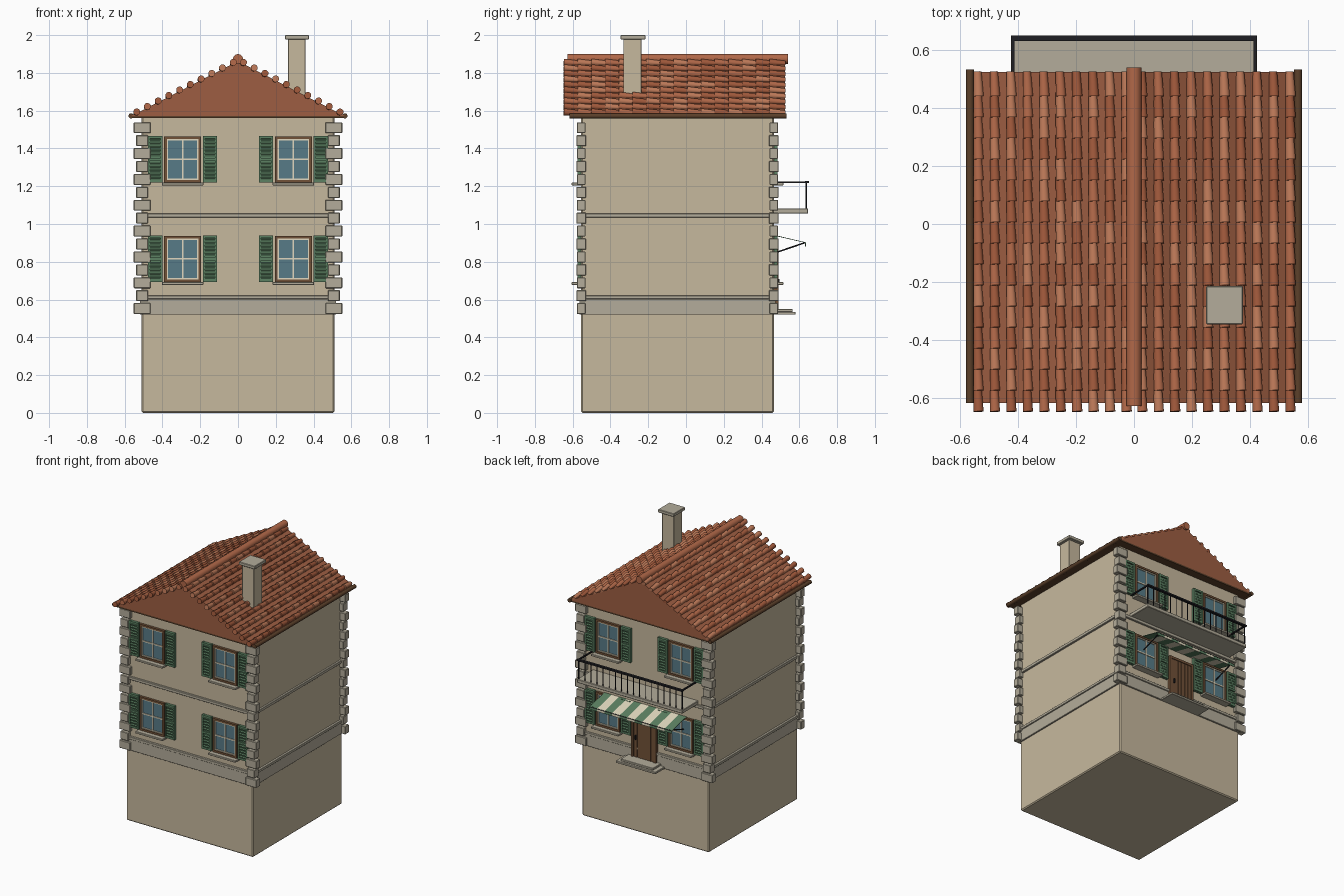
import bpy, bmesh, math, random
from mathutils import Matrix, Vector

if "Cube" in bpy.data.objects:
    bpy.data.objects.remove(bpy.data.objects["Cube"])

random.seed(4)


def mat(name, r, g, b):
    m = bpy.data.materials.new(name)
    m.diffuse_color = tuple((c / 255) ** 2.2 for c in (r, g, b)) + (1,)
    m.use_nodes = True
    m.node_tree.nodes["Principled BSDF"].inputs["Base Color"].default_value = m.diffuse_color
    return m


WALL = mat("plaster", 197, 183, 156)
STONE = mat("stone", 178, 171, 153)
TILE = [mat("tile_%d" % i, *c) for i, c in enumerate([(176, 104, 74), (160, 90, 62), (190, 122, 90)])]
ROOF = mat("roof_base", 156, 94, 68)
GREEN = mat("shutter_green", 92, 128, 98)
WOOD = mat("wood", 112, 82, 58)
CREAM = mat("cream", 225, 216, 190)
GLASS = mat("glass", 88, 122, 134)
GUTTER = mat("gutter_brown", 92, 66, 46)
IRON = mat("iron", 36, 36, 40)


def finish(name, bm, *mats, smooth=False):
    me = bpy.data.meshes.new(name)
    bmesh.ops.recalc_face_normals(bm, faces=bm.faces)
    for f in bm.faces:
        f.smooth = smooth and len(f.verts) == 4
    bm.to_mesh(me)
    bm.free()
    for m in mats:
        me.materials.append(m)
    ob = bpy.data.objects.new(name, me)
    bpy.context.collection.objects.link(ob)
    return ob


def boxes(name, items, m, bevel=0.0):
    """items: (x0, x1, y0, y1, z0, z1[, tilt about x])"""
    bm = bmesh.new()
    for x0, x1, y0, y1, z0, z1, *tilt in items:
        M = Matrix.Translation(((x0 + x1) / 2, (y0 + y1) / 2, (z0 + z1) / 2))
        if tilt:
            M = M @ Matrix.Rotation(tilt[0], 4, 'X')
        bmesh.ops.create_cube(bm, size=1, matrix=M @ Matrix.Diagonal((abs(x1 - x0), abs(y1 - y0), abs(z1 - z0), 1)))
    if bevel:
        bmesh.ops.bevel(bm, geom=bm.edges[:], offset=bevel, segments=1, affect='EDGES')
    return finish(name, bm, m)


def rod(bm, a, b, r1, r2=None, n=8):
    a, b = Vector(a), Vector(b)
    d = b - a
    M = Matrix.Translation((a + b) / 2) @ d.to_track_quat('Z', 'Y').to_matrix().to_4x4()
    return bmesh.ops.create_cone(bm, cap_ends=True, segments=n, radius1=r1,
                                 radius2=r1 if r2 is None else r2, depth=d.length, matrix=M)["verts"]


HX, YF, YB = 0.51, -0.555, 0.465      # wall planes

# walls, plinth and string courses
boxes("walls", [(-HX, HX, YF, YB, 0, 1.575)], WALL, 0.007)


def band(name, out, z0, z1):
    boxes(name, [(-HX - out, HX + out, YF - out, YB + out, z0, z1)], STONE, 0.002)


band("plinth", 0.010, 0.52, 0.603)
band("plinth_moulding", 0.016, 0.603, 0.622)
band("string_course", 0.014, 1.035, 1.056)

# corner quoins, alternating long and short
q = []
for sx in (-1, 1):
    for y in (YF, YB):
        for i in range(15):
            hx, hy = ((0.044, 0.022), (0.031, 0.026))[i % 2]
            z = 0.523 + i * 0.0684
            q.append((sx * 0.508 - hx, sx * 0.508 + hx, y - hy, y + hy, z, z + 0.058))
boxes("quoins", q, STONE, 0.003)


# windows with shutters; s is the outward direction along y
def window(tag, cx, cz, s):
    y = YF if s < 0 else YB

    def b(x0, x1, d0, d1, z0, z1, *t):
        return (cx + x0, cx + x1, min(y + s * d0, y + s * d1), max(y + s * d0, y + s * d1), cz + z0, cz + z1, *t)

    W, H = 0.098, 0.122
    boxes("window_surround_" + tag, [b(-W, -W + .014, -.01, .018, -H, H), b(W - .014, W, -.01, .018, -H, H),
                                     b(-W, W, -.01, .018, H - .014, H), b(-W, W, -.01, .018, -H, -H + .014)], WOOD)
    boxes("window_glass_" + tag, [b(-W + .01, W - .01, -.01, .005, -H + .01, H - .01)], GLASS)
    w, h = W - .014, H - .014
    boxes("window_bars_" + tag, [b(-w, -w + .007, 0, .012, -h, h), b(w - .007, w, 0, .012, -h, h),
                                 b(-w, w, 0, .012, h - .007, h), b(-w, w, 0, .012, -h, -h + .007),
                                 b(-.004, .004, 0, .011, -h, h), b(-w, w, 0, .011, -.004, .004)], CREAM)
    boxes("window_sill_" + tag, [b(-.11, .11, -.01, .05, -H - .015, -H)], STONE, 0.002)
    sh = []
    for k in (-1, 1):
        c, hw = k * 0.145, 0.038
        sh += [b(c - hw, c + hw, -.002, .010, -H, H),
               b(c - hw, c - hw + .011, 0, .020, -H, H + .003), b(c + hw - .011, c + hw, 0, .020, -H, H + .003)]
        sh += [b(c - hw + .01, c + hw - .01, 0, .020, z - .007, z + .007) for z in (-H + .008, 0, H - .005)]
        sh += [b(c - hw + .01, c + hw - .01, .007, .017, z - .008, z + .004, -s * 0.45)
               for z in [g * (.024 + j * .0195) for g in (-1, 1) for j in range(5)]]
    boxes("shutters_" + tag, sh, GREEN)


for s, side in ((-1, "front"), (1, "back")):
    for cx in (-0.293, 0.293):
        for cz, fl in ((0.815, "lower"), (1.342, "upper")):
            window("%s_%s_%s" % (side, fl, "left" if cx < 0 else "right"), cx, cz, s)

# back door with planks, frame, handle and steps
boxes("door_frame", [(-.10, -.083, YB - .01, .490, .54, .875), (.083, .10, YB - .01, .490, .54, .875),
                     (-.10, .10, YB - .01, .490, .858, .875)], WOOD)
boxes("door_planks", [(-.083 + i * .0277, -.083 + i * .0277 + .025, YB - .01, .484, .54, .858) for i in range(6)], WOOD)
boxes("door_backing", [(-.085, .085, YB - .01, .477, .54, .86)], GUTTER)
boxes("door_handle", [(.058, .066, .48, .495, .68, .71)], IRON)
boxes("door_steps", [(-.16, .16, YB, .58, .52, .535), (-.13, .13, YB, .565, .535, .55)], STONE, 0.002)

# balcony slab and iron railing
boxes("balcony_slab", [(-.424, .424, YB - .01, .647, 1.056, 1.082)], STONE, 0.003)
bm = bmesh.new()
for i in range(18):
    x = -.415 + i * .83 / 17
    rod(bm, (x, .637, 1.08), (x, .637, 1.22), .0045 if i in (0, 17) else .003, n=6)
finish("balcony_balusters", bm, IRON)
boxes("balcony_handrail", [(-.424, .424, .631, .65, 1.216, 1.227), (-.422, -.412, YB, .64, 1.217, 1.226),
                           (.412, .422, YB, .64, 1.217, 1.226)], IRON)

# striped awning with valance and support arms
bm = bmesh.new()
N, AW = 11, 0.66
prof = [(.467, .942), (.634, .903), (.634, .882)]
for i in range(N):
    x0, x1 = -AW / 2 + i * AW / N, -AW / 2 + (i + 1) * AW / N
    rows = [[bm.verts.new((x, y, z)) for y, z in prof] for x in (x0, x1)]
    for j in range(2):
        f = bm.faces.new((rows[0][j], rows[0][j + 1], rows[1][j + 1], rows[1][j]))
        f.material_index = i % 2
aw = finish("awning", bm, GREEN, CREAM)
mod = aw.modifiers.new("thickness", 'SOLIDIFY')
mod.thickness = 0.004
bm = bmesh.new()
for x in (-.31, .31):
    rod(bm, (x, YB, .845), (x, .632, .902), .004, n=6)
rod(bm, (-.33, .631, .900), (.33, .631, .900), .004, n=6)
finish("awning_arms", bm, IRON)

# gabled roof body
bm = bmesh.new()
tri = [bm.verts.new((x, -.617, z)) for x, z in ((-.565, 1.572), (.565, 1.572), (0, 1.862))]
f = bm.faces.new(tri)
ex = bmesh.ops.extrude_face_region(bm, geom=[f])
bmesh.ops.translate(bm, vec=(0, 1.142, 0), verts=[v for v in ex["geom"] if isinstance(v, bmesh.types.BMVert)])
bm.faces.new(tri) if not f.is_valid else None
finish("roof_body", bm, ROOF)
boxes("soffit", [(-.56, .56, -.617, .525, 1.562, 1.573)], GUTTER)

# barrel tiles: ten courses a side, each a run of tapered tiles along y
SL = 0.29 / 0.565
bm = bmesh.new()
for sx in (-1, 1):
    for c in range(10):
        x = sx * (0.027 + c * 0.0568)
        z = 1.866 - abs(x) * SL
        for k in range(16):
            y = -.647 + k * .0725
            vs = rod(bm, (x + .002, y, z + .004), (x - .002, y + .085, z - .003), .0185, .0145, 10)
            mi = random.randrange(3)
            for fc in {fc for v in vs for fc in v.link_faces}:
                fc.material_index = mi
finish("roof_tiles", bm, *TILE, smooth=True)

# ridge cap and gutters
bm = bmesh.new()
rod(bm, (0, -.627, 1.874), (0, .54, 1.874), .026, n=14)
finish("ridge_cap", bm, TILE[0], smooth=True)
bm = bmesh.new()
for sx in (-1, 1):
    rod(bm, (sx * .566, -.617, 1.572), (sx * .566, .533, 1.572), .014, n=10)
finish("gutters", bm, GUTTER, smooth=True)

# chimney
boxes("chimney_stack", [(.265, .358, -.332, -.236, 1.62, 1.98)], WALL, 0.002)
boxes("chimney_cap", [(.249, .376, -.346, -.214, 1.977, 2.0)], STONE, 0.003)
